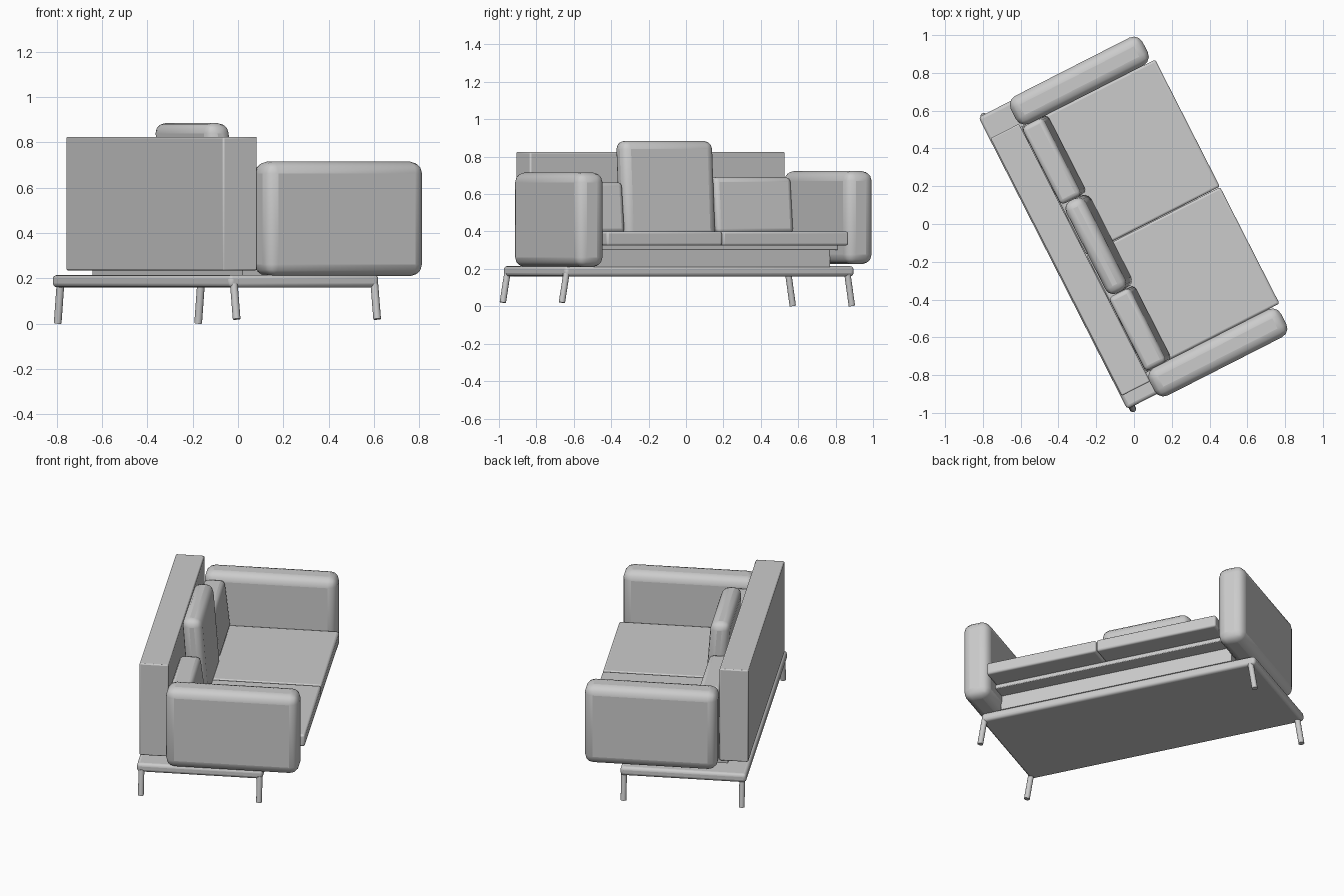
import bpy
import bmesh
import math
from mathutils import Matrix, Vector

cube = bpy.data.objects.get("Cube")
if cube:
    bpy.data.objects.remove(cube, do_unlink=True)

# The sofa is laid out along local x (length) and y (depth), then turned as a whole
TURN = Matrix.Rotation(math.radians(-63), 4, "Z")

grey = bpy.data.materials.new("soft_grey")
grey.use_nodes = True
colour = (0.6, 0.6, 0.6, 1)
grey.diffuse_color = colour
grey.node_tree.nodes["Principled BSDF"].inputs["Base Color"].default_value = colour


def finish(name, bm, bevel=0, segments=2):
    mesh = bpy.data.meshes.new(name)
    bmesh.ops.recalc_face_normals(bm, faces=bm.faces)
    bm.to_mesh(mesh)
    bm.free()
    mesh.materials.append(grey)
    obj = bpy.data.objects.new(name, mesh)
    bpy.context.collection.objects.link(obj)
    obj.matrix_world = TURN
    if bevel:
        mod = obj.modifiers.new("soft_edges", "BEVEL")
        mod.width = bevel
        mod.segments = segments
        mod.limit_method = "NONE"
    bpy.ops.object.select_all(action="DESELECT")
    obj.select_set(True)
    bpy.context.view_layer.objects.active = obj
    bpy.ops.object.shade_smooth_by_angle(angle=math.radians(40))
    return obj


def box(name, x, y, z, bevel=0, segments=2, lean=0):
    """Box from (min, max) ranges; lean moves the bottom forward."""
    bm = bmesh.new()
    bmesh.ops.create_cube(bm, size=1)
    for v in bm.verts:
        low = v.co.z < 0
        v.co = Vector([r[0] if c < 0 else r[1] for c, r in zip(v.co, (x, y, z))])
        if low:
            v.co.y += lean
    return finish(name, bm, bevel, segments)


def leg(name, top, bottom, radius):
    bm = bmesh.new()
    axis = Vector(top) - Vector(bottom)
    place = Matrix.Translation((Vector(top) + Vector(bottom)) / 2)
    spin = axis.to_track_quat("Z", "Y").to_matrix().to_4x4()
    bmesh.ops.create_cone(bm, cap_ends=True, segments=16, radius1=radius,
                          radius2=radius, depth=axis.length, matrix=place @ spin)
    finish(name, bm)


# Base: platform, plinth and seat frame
box("base_platform", (-0.877, 0.857), (-0.477, 0.265), (0.16, 0.215), 0.018, 3)
box("plinth", (-0.73, 0.73), (-0.35, 0.265), (0.21, 0.305))
box("seat_frame", (-0.73, 0.73), (-0.31, 0.36), (0.3, 0.327), 0.005)

# Splayed legs
for side, sign, foot in (("left", -1, 0.002), ("right", 1, 0.02)):
    for place, y in (("back", -0.45), ("front", 0.246)):
        leg(f"{place}_{side}_leg", (sign * 0.843, y, 0.175),
            (sign * 0.87, y, foot), 0.017)

# Backrest
box("backrest", (-0.749, 0.781), (-0.471, -0.302), (0.235, 0.825), 0.007)

# Padded arms
for side, x, z in (("left", (-0.89, -0.725), (0.225, 0.723)),
                   ("right", (0.725, 0.89), (0.21, 0.715))):
    box(f"{side}_arm", x, (-0.305, 0.478), z, 0.052, 3)

# Seat cushions
for side, x in (("left", (-0.725, 0.03)), ("right", (0.033, 0.725))):
    box(f"{side}_seat_cushion", x, (-0.3, 0.495), (0.325, 0.4), 0.012, 3)

# Back cushions with a taller pillow between them
box("left_back_cushion", (-0.725, -0.264), (-0.302, -0.178), (0.39, 0.69), 0.025, 3, 0.035)
box("right_back_cushion", (0.287, 0.725), (-0.302, -0.178), (0.39, 0.665), 0.025, 3, 0.035)
box("centre_pillow", (-0.263, 0.286), (-0.295, -0.178), (0.36, 0.885), 0.045, 3, 0.04)
